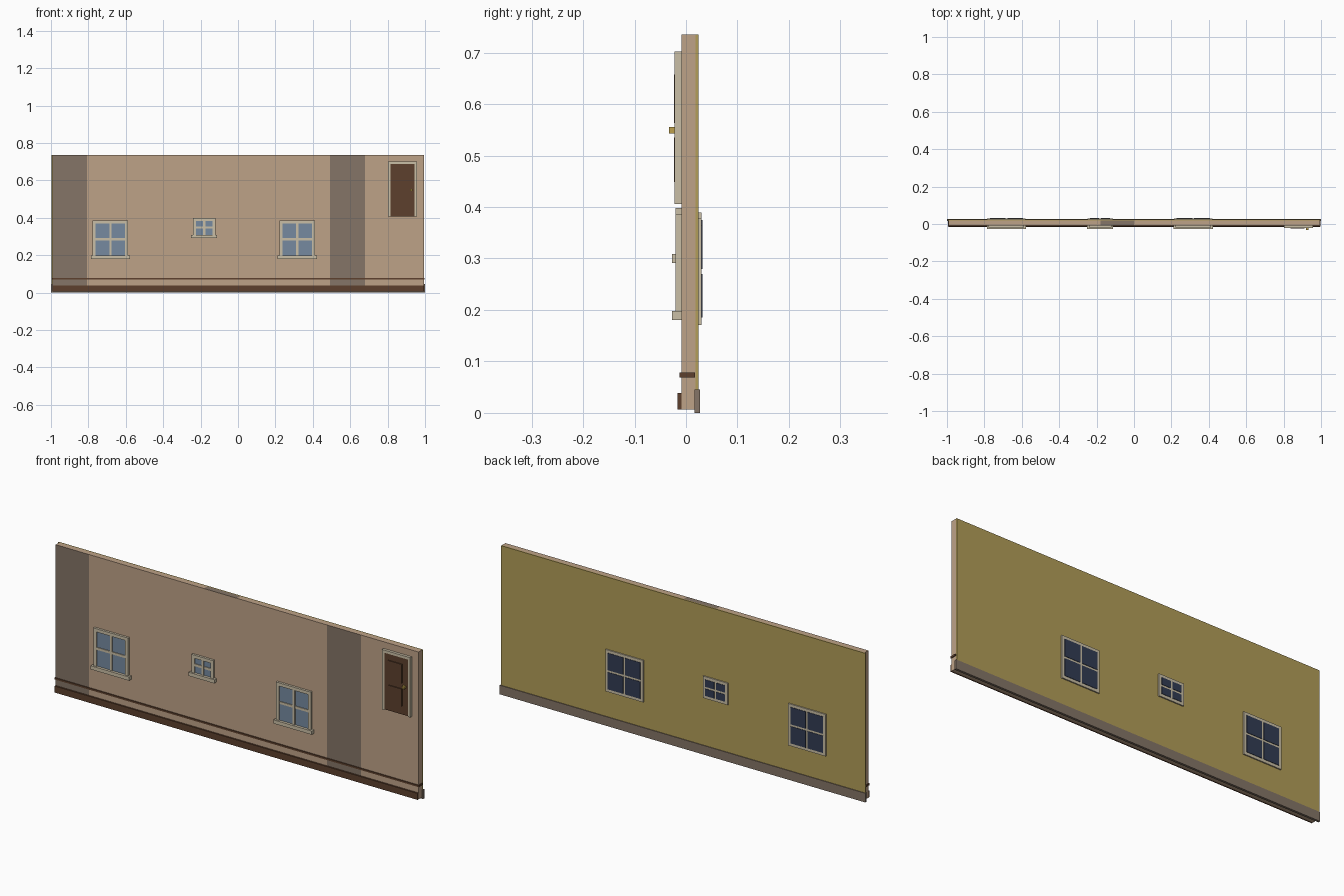
import bpy, bmesh
from mathutils import Vector

if "Cube" in bpy.data.objects:
    bpy.data.objects.remove(bpy.data.objects["Cube"])


def lin(c):
    c /= 255
    return c / 12.92 if c <= 0.04045 else ((c + 0.055) / 1.055) ** 2.4


def material(name, r, g, b):
    m = bpy.data.materials.new(name)
    m.diffuse_color = (lin(r), lin(g), lin(b), 1)
    m.use_nodes = True
    m.node_tree.nodes["Principled BSDF"].inputs["Base Color"].default_value = m.diffuse_color
    return m


PEACH = material("peach plaster", 190, 162, 135)
STAIN = material("grey brown", 133, 117, 103)
OLIVE = material("olive yellow", 178, 157, 88)
CREAM = material("cream trim", 202, 191, 166)
BROWN = material("dark brown wood", 93, 64, 45)
GLASS = material("blue glass", 118, 138, 160)
NIGHT = material("dark blue glass", 50, 60, 84)
GOLD = material("brass", 190, 160, 75)


def add_box(bm, x0, x1, y0, y1, z0, z1):
    r = bmesh.ops.create_cube(bm, size=1)
    for v in r["verts"]:
        v.co = Vector((x1 if v.co.x > 0 else x0,
                       y1 if v.co.y > 0 else y0,
                       z1 if v.co.z > 0 else z0))


def boxes(name, mat, items):
    bm = bmesh.new()
    for it in items:
        add_box(bm, *it)
    me = bpy.data.meshes.new(name)
    bm.to_mesh(me)
    bm.free()
    me.materials.append(mat)
    ob = bpy.data.objects.new(name, me)
    bpy.context.collection.objects.link(ob)
    return ob


def border(x0, x1, y0, y1, z0, z1, w):
    """Four bars around a rectangle."""
    return [(x0, x0 + w, y0, y1, z0, z1), (x1 - w, x1, y0, y1, z0, z1),
            (x0 + w, x1 - w, y0, y1, z0, z0 + w), (x0 + w, x1 - w, y0, y1, z1 - w, z1)]


# main wall, cut into bands so that some faces carry the darker colour
wall = boxes("wall", PEACH, [(-0.991, 0.994, -0.009, 0.018, 0.007, 0.735)])
wall.data.materials.append(STAIN)
bm = bmesh.new()
bm.from_mesh(wall.data)
for x in (-0.808, -0.18, 0.0, 0.492, 0.68):
    bmesh.ops.bisect_plane(bm, geom=bm.verts[:] + bm.edges[:] + bm.faces[:],
                           plane_co=(x, 0, 0), plane_no=(1, 0, 0))
for f in bm.faces:
    x = f.calc_center_median().x
    front = f.normal.y < -0.5 and (x < -0.808 or 0.492 < x < 0.68)
    top = f.normal.z > 0.5 and -0.18 < x < 0.0
    f.material_index = 1 if front or top else 0
bm.to_mesh(wall.data)
bm.free()

# back cladding, skirtings and rail
boxes("back_cladding", OLIVE, [(-0.998, 0.994, 0.018, 0.024, 0.02, 0.735)])
boxes("back_skirting", STAIN, [(-1.0, 1.0, 0.0165, 0.0275, 0.0, 0.045)])
boxes("front_skirting", BROWN, [(-0.991, 0.994, -0.017, -0.009, 0.007, 0.039)])
boxes("front_rail", BROWN, [(-0.995, 0.998, -0.013, 0.0175, 0.069, 0.078)])

# windows: label, centre x, front half width, front z range, back half width, back z range
windows = [("left", -0.682, 0.095, 0.181, 0.385, 0.103, 0.171, 0.378),
           ("small", -0.181, 0.060, 0.292, 0.398, 0.068, 0.281, 0.389),
           ("right", 0.317, 0.095, 0.181, 0.385, 0.103, 0.171, 0.378)]
for n, cx, h, z0, z1, bh, b0, b1 in windows:
    w = 0.016
    zm = (z0 + z1) / 2 + 0.003
    # front frame, glazing bars and sill
    bars = border(cx - h, cx + h, -0.020, -0.009, z0, z1, w)
    bars += [(cx - 0.006, cx + 0.006, -0.018, -0.009, z0 + w, z1 - w),
             (cx - h + w, cx + h - w, -0.0175, -0.009, zm - 0.006, zm + 0.006)]
    boxes(n + "_window_frame", CREAM, bars)
    boxes(n + "_window_sill", CREAM,
          [(cx - h - 0.010, cx + h + 0.010, -0.027, -0.009, z0 - 0.001, z0 + 0.017)])
    boxes(n + "_window_glass", GLASS,
          [(cx - h + w, cx + h - w, -0.014, -0.009, z0 + w, z1 - w)])
    # back frame plate with four dark panes
    boxes(n + "_back_frame", CREAM, [(cx - bh, cx + bh, 0.024, 0.030, b0, b1)])
    e, g, bz = 0.014, 0.005, (b0 + b1) / 2
    boxes(n + "_back_panes", NIGHT,
          [(xa, xb, 0.0295, 0.032, za, zb)
           for xa, xb in ((cx - bh + e, cx - g), (cx + g, cx + bh - e))
           for za, zb in ((b0 + e, bz - g), (bz + g, b1 - e))])

# door with frame, two raised panels and a knob
fw = 0.013
boxes("door_frame", CREAM, [
    (0.803, 0.803 + fw, -0.022, -0.009, 0.406, 0.702),
    (0.957 - fw, 0.957, -0.022, -0.009, 0.406, 0.702),
    (0.803 + fw, 0.957 - fw, -0.022, -0.009, 0.702 - fw, 0.702)])
boxes("door_leaf", BROWN, [(0.816, 0.944, -0.019, -0.009, 0.408, 0.689)])
boxes("door_panels", BROWN, [(0.836, 0.912, -0.0235, -0.019, 0.563, 0.657),
                             (0.836, 0.912, -0.0235, -0.019, 0.449, 0.535)])
boxes("door_knob", GOLD, [(0.919, 0.932, -0.033, -0.019, 0.543, 0.555)])
